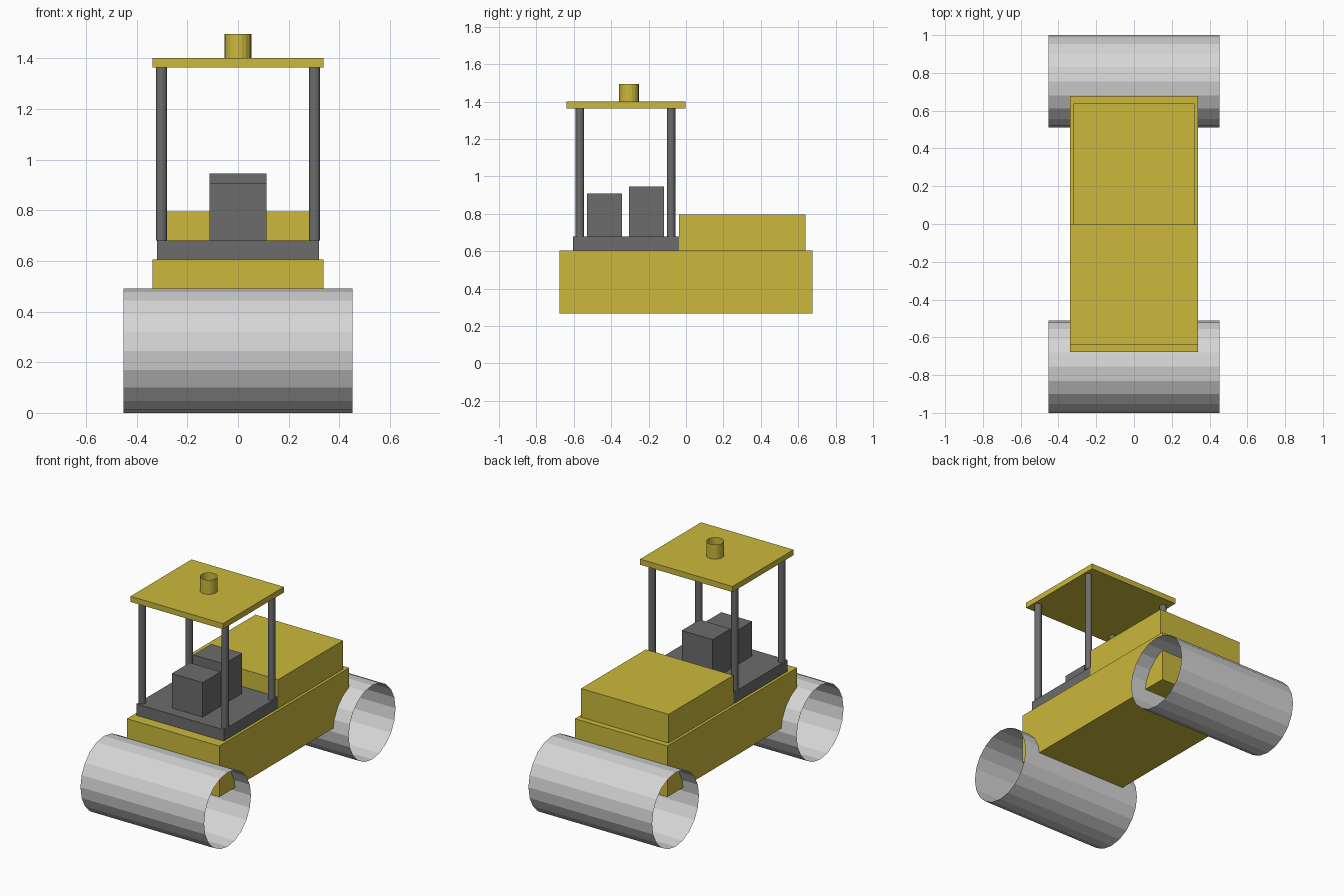
import bpy, bmesh
from math import radians
from mathutils import Matrix, Vector

default = bpy.data.objects.get("Cube")
if default:
    bpy.data.objects.remove(default, do_unlink=True)


def material(name, rgb):
    mat = bpy.data.materials.new(name)
    mat.use_nodes = True
    mat.diffuse_color = (*rgb, 1)
    mat.node_tree.nodes["Principled BSDF"].inputs["Base Color"].default_value = (*rgb, 1)
    return mat


yellow = material("machine yellow", (0.60, 0.48, 0.045))
dark_grey = material("dark grey", (0.15, 0.15, 0.155))
steel = material("drum steel", (0.67, 0.67, 0.68))


def finish(bm, name, mat):
    mesh = bpy.data.meshes.new(name)
    bm.to_mesh(mesh)
    bm.free()
    mesh.materials.append(mat)
    obj = bpy.data.objects.new(name, mesh)
    bpy.context.collection.objects.link(obj)
    return obj


def box(name, mat, half_width, y0, y1, z0, z1):
    """Box centred on x = 0."""
    bm = bmesh.new()
    place = Matrix.Translation((0, (y0 + y1) / 2, (z0 + z1) / 2))
    size = Matrix.Diagonal((2 * half_width, y1 - y0, z1 - z0, 1))
    bmesh.ops.create_cube(bm, size=1, matrix=place @ size)
    return finish(bm, name, mat)


def tube(name, mat, center, radius, length, along_x=False):
    """Open-ended thin tube with flat facets."""
    bm = bmesh.new()
    turn = Matrix.Rotation(radians(90 if along_x else 0), 4, "Y")
    bmesh.ops.create_cone(bm, cap_ends=False, segments=20, radius1=radius,
                          radius2=radius, depth=length,
                          matrix=Matrix.Translation(Vector(center)) @ turn)
    return finish(bm, name, mat)


# Chassis, engine hood and driver's deck
box("chassis", yellow, 0.338, -0.677, 0.677, 0.268, 0.605)
box("engine_hood", yellow, 0.32, -0.038, 0.639, 0.605, 0.795)
box("deck", dark_grey, 0.32, -0.605, -0.038, 0.605, 0.68)

# Console and seat
box("console", dark_grey, 0.113, -0.53, -0.342, 0.68, 0.908)
box("seat", dark_grey, 0.113, -0.305, -0.117, 0.68, 0.945)

# Canopy on four posts, with the stub pipe on top
box("canopy", yellow, 0.338, -0.64, -0.003, 1.363, 1.40)
for side, x in (("left", 0.302), ("right", -0.302)):
    for end, y in (("front", -0.567), ("rear", -0.079)):
        tube(f"post_{end}_{side}", dark_grey, (x, y, 1.0215), 0.0225, 0.683)
tube("roof_pipe", yellow, (0, -0.305, 1.4475), 0.053, 0.095)

# Hollow rolling drums
for end, y in (("front", -0.755), ("rear", 0.755)):
    tube(f"{end}_drum", steel, (0, y, 0.245), 0.245, 0.904, along_x=True)
